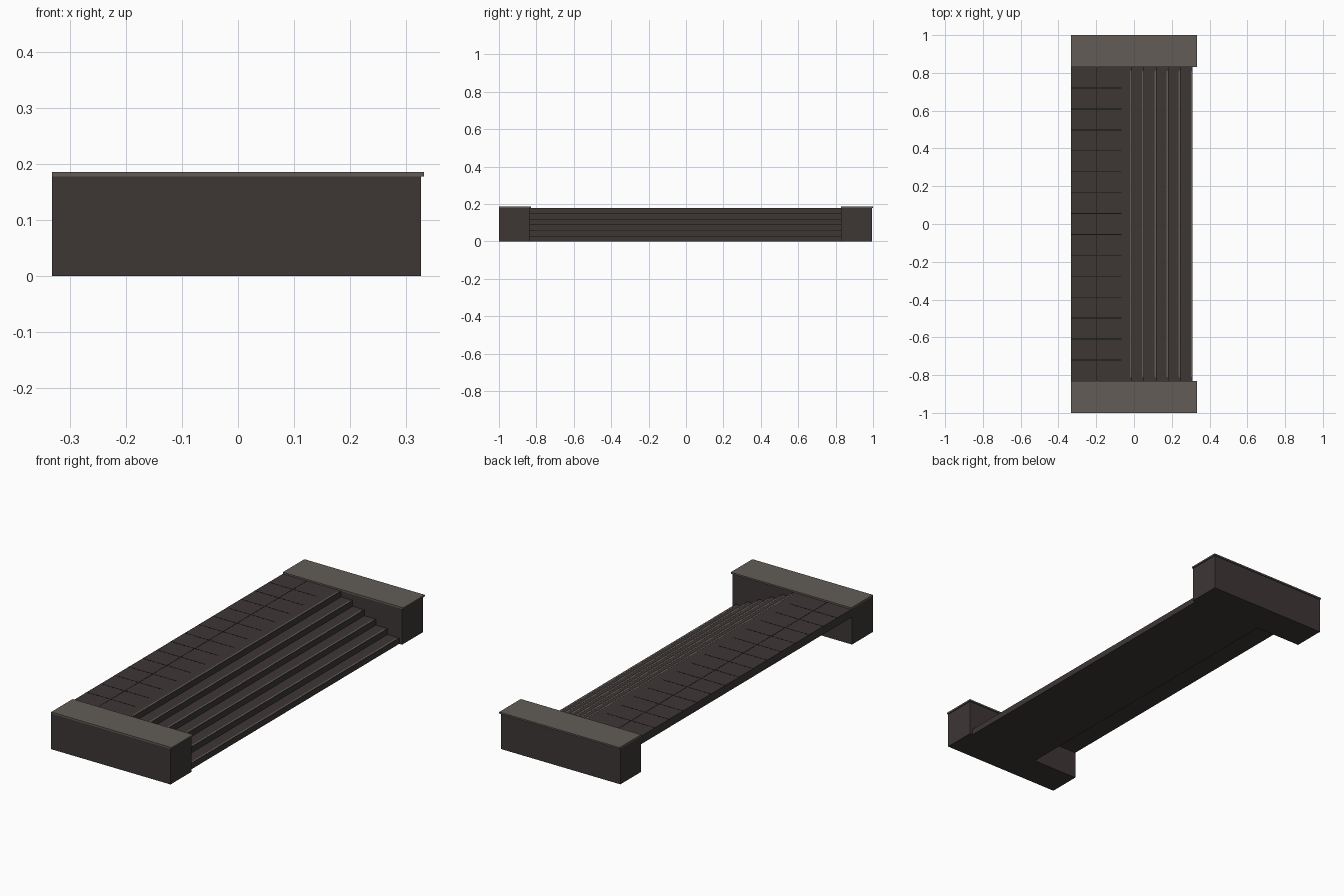
import bpy, bmesh

if "Cube" in bpy.data.objects:
    bpy.data.objects.remove(bpy.data.objects["Cube"])


def material(name, rgb):
    m = bpy.data.materials.new(name)
    m.diffuse_color = (*rgb, 1)
    m.use_nodes = True
    m.node_tree.nodes["Principled BSDF"].inputs["Base Color"].default_value = m.diffuse_color
    return m


DARK = material("dark stone", (0.047, 0.038, 0.036))
LIGHT = material("light stone", (0.122, 0.107, 0.093))
JOINT = material("black joint", (0.005, 0.005, 0.005))


def finish(bm, name, mat):
    bmesh.ops.recalc_face_normals(bm, faces=bm.faces)
    mesh = bpy.data.meshes.new(name)
    bm.to_mesh(mesh)
    bm.free()
    mesh.materials.append(mat)
    ob = bpy.data.objects.new(name, mesh)
    bpy.context.collection.objects.link(ob)
    return ob


def boxes(name, mat, spans):
    """One object made of boxes, each given as (x0, x1, y0, y1, z0, z1)."""
    bm = bmesh.new()
    for x0, x1, y0, y1, z0, z1 in spans:
        vs = bmesh.ops.create_cube(bm, size=1)["verts"]
        for v in vs:
            v.co = ((x0 + x1) / 2 + v.co.x * (x1 - x0),
                    (y0 + y1) / 2 + v.co.y * (y1 - y0),
                    (z0 + z1) / 2 + v.co.z * (z1 - z0))
    return finish(bm, name, mat)


BACK, INNER, TOP = -0.333, 0.83, 0.178
STEPS, FIRST, LAST = 6, -0.011, 0.311
RISE, RUN = TOP / STEPS, (LAST - FIRST) / (STEPS - 1)

# End walls with overhanging caps
for side, y0 in (("front", -1.0), ("back", INNER)):
    boxes(side + "_wall", DARK, [(BACK, 0.327, y0, y0 + 0.164, 0, TOP)])
    boxes(side + "_cap", LIGHT, [(BACK, 0.333, y0, y0 + 0.17, TOP, 0.186)])

# Stair flight and landing slab, one extruded profile
profile = [(-0.08, 0), (-0.08, 0.138), (BACK, 0.138), (BACK, TOP)]
for i in range(STEPS):
    x, z = FIRST + i * RUN, TOP - i * RISE
    profile += [(x, z), (x, z - RISE)]
bm = bmesh.new()
face = bm.faces.new([bm.verts.new((x, -0.836, z)) for x, z in profile])
ext = bmesh.ops.extrude_face_region(bm, geom=[face])["geom"]
bmesh.ops.translate(bm, vec=(0, 0.836 + INNER, 0),
                    verts=[g for g in ext if isinstance(g, bmesh.types.BMVert)])
finish(bm, "stairs_and_landing", DARK)

# Pale edging strips on the treads
boxes("tread_strips", LIGHT, [
    (FIRST + i * RUN - 0.010, FIRST + i * RUN - 0.002, -0.81, 0.81,
     TOP - i * RISE - 0.002, TOP - i * RISE + 0.0004) for i in range(STEPS)])

# Paving joints: one lengthwise, the rest across
joints = [(-0.202, -0.198, -INNER, INNER, TOP - 0.002, TOP + 0.0004)]
for i in range(1, 15):
    y = -INNER + i * 2 * INNER / 15
    joints.append((BACK, -0.065, y - 0.002, y + 0.002, TOP - 0.002, TOP + 0.0004))
boxes("paving_joints", JOINT, joints)
